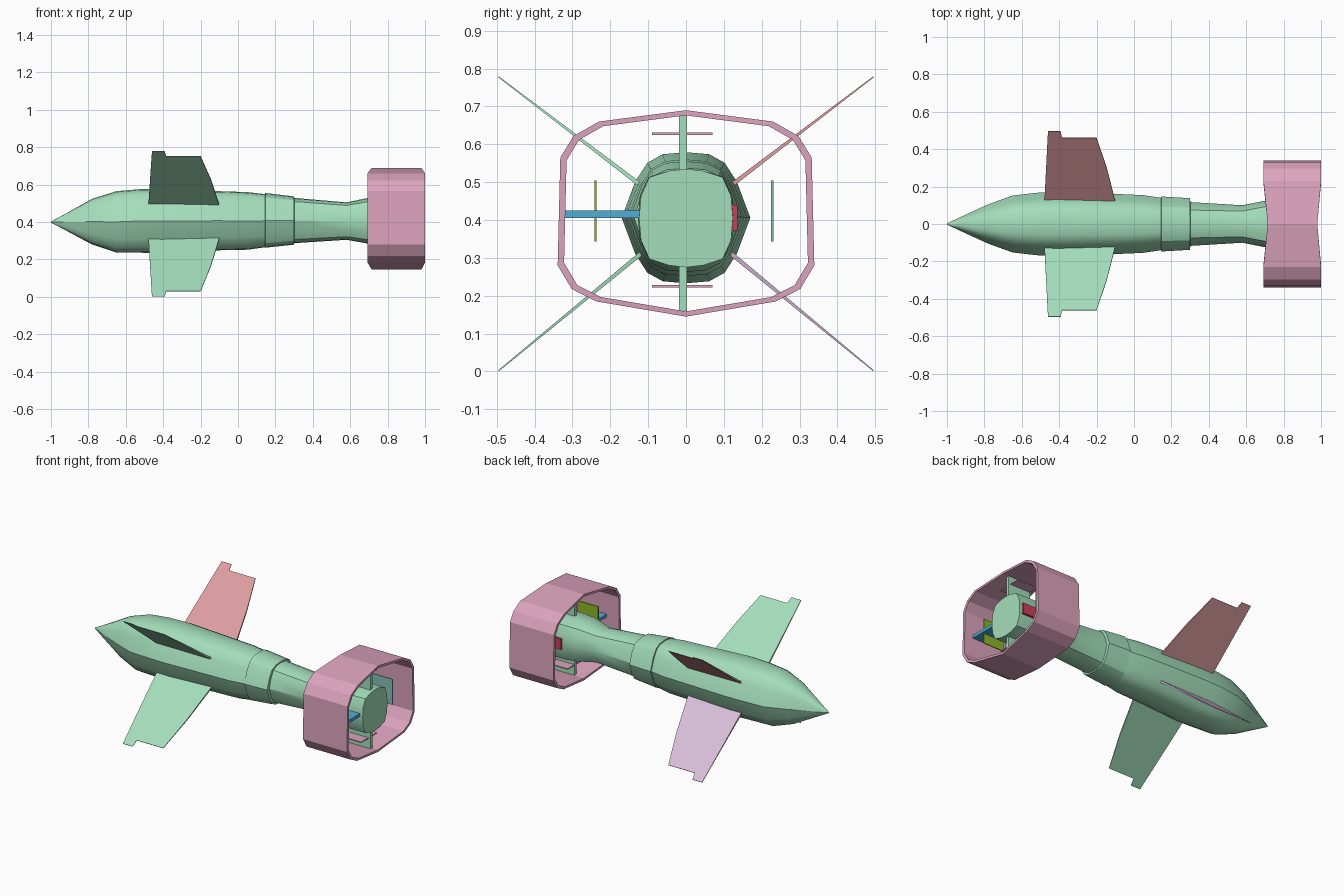
import bpy, bmesh, math
from mathutils import Vector

cube = bpy.data.objects.get("Cube")
if cube:
    bpy.data.objects.remove(cube, do_unlink=True)


def material(name, rgb):
    m = bpy.data.materials.new(name)
    m.use_nodes = True
    m.diffuse_color = (*rgb, 1)
    m.node_tree.nodes["Principled BSDF"].inputs["Base Color"].default_value = (*rgb, 1)
    return m


GREEN = material("mint green", (.37, .73, .5))
PINK = material("dusty pink", (.72, .37, .51))
SALMON = material("salmon", (.72, .34, .35))
LAVENDER = material("lavender", (.69, .51, .69))
BLUE = material("blue", (.08, .42, .67))
OLIVE = material("olive green", (.27, .47, .02))
TEAL = material("pale teal", (.25, .53, .48))
CRIMSON = material("crimson", (.6, .05, .12))


def finish(bm, name, mat, smooth=False):
    bmesh.ops.recalc_face_normals(bm, faces=bm.faces)
    mesh = bpy.data.meshes.new(name)
    bm.to_mesh(mesh)
    bm.free()
    mesh.materials.append(mat)
    ob = bpy.data.objects.new(name, mesh)
    bpy.context.collection.objects.link(ob)
    if smooth:
        bpy.ops.object.select_all(action='DESELECT')
        ob.select_set(True)
        bpy.context.view_layer.objects.active = ob
        bpy.ops.object.shade_smooth_by_angle(angle=math.radians(30))
    return ob


def bridge(bm, a, b):
    n = len(a)
    for i in range(n):
        bm.faces.new((a[i], a[(i + 1) % n], b[(i + 1) % n], b[i]))


def box(name, mat, lo, hi):
    bm = bmesh.new()
    bmesh.ops.create_cube(bm, size=1)
    lo, hi = Vector(lo), Vector(hi)
    for v in bm.verts:
        v.co = (lo + hi) / 2 + v.co * (hi - lo)
    return finish(bm, name, mat)


# Body: quarter section mirrored round, from diamond-sided to squarish at the tail
ROUND = [(1, 0), (.79, .55), (.6, .84), (.36, .97), (0, 1)]
SQUARE = [(1, 0), (.96, .45), (.78, .83), (.36, .96), (0, 1)]


def section(k):
    q = [tuple(a + (b - a) * k for a, b in zip(r, s)) for r, s in zip(ROUND, SQUARE)]
    half = q + [(-y, z) for y, z in q[-2::-1]]
    return half + [(y, -z) for y, z in half[-2:0:-1]]


# x, half width, half height, centre height, squareness
STATIONS = [
    (-1, .003, .003, .4, 0), (-.93, .036, .04, .4, 0), (-.78, .105, .122, .402, 0),
    (-.65, .152, .164, .401, 0), (-.52, .167, .17, .406, 0), (-.4, .17, .173, .406, 0),
    (-.1, .161, .158, .407, 0), (.05, .154, .154, .406, 0), (.145, .14, .142, .407, 0),
    (.146, .147, .146, .409, .1), (.3, .138, .129, .408, .2), (.301, .117, .121, .408, .2),
    (.58, .1, .1, .405, .5), (.7, .124, .123, .407, .8), (.78, .127, .129, .406, 1),
    (.96, .124, .13, .405, 1)]
bm = bmesh.new()
rings = [[bm.verts.new((x, y * w, zc + z * h)) for y, z in section(k)]
         for x, w, h, zc, k in STATIONS]
for a, b in zip(rings, rings[1:]):
    bridge(bm, a, b)
bm.faces.new(rings[0])
bm.faces.new(rings[-1])
finish(bm, "body", GREEN, True)

# Wings: four tapered plates in an X, outline as (x, fraction from root to tip)
OUTLINE = [(-.48, 0), (-.46, 1), (-.392, 1), (-.385, .915), (-.2, .915), (-.145, .5), (-.095, 0)]
for name, sy, sz, mat in (("front_upper_wing", -1, 1, GREEN), ("front_lower_wing", -1, -1, GREEN),
                          ("back_upper_wing", 1, 1, SALMON), ("back_lower_wing", 1, -1, LAVENDER)):
    root = Vector((0, .1 * sy, .402 + .075 * sz))
    tip = Vector((0, .495 * sy, .39 + .388 * sz))
    across = (tip - root).cross(Vector((1, 0, 0))).normalized()
    bm = bmesh.new()
    sides = []
    for s in (-1, 1):
        sides.append([bm.verts.new(Vector((x, 0, 0)) + root.lerp(tip, t)
                                   + across * s * (.006 - .0045 * t)) for x, t in OUTLINE])
        bm.faces.new(sides[-1])
    bridge(bm, *sides)
    finish(bm, name, mat)

# Tail ring: hollow shroud, ends dipping inward at top and bottom centre
half = [(0, .69), (.23, .66), (.297, .622), (.332, .565), (.339, .28), (.302, .218),
        (.237, .185), (0, .145)]
loop = half + [(-y, z) for y, z in half[-2:0:-1]]
bm = bmesh.new()
loops = []
for scale, end in ((1, 0), (1, 1), (.95, 1), (.95, 0)):
    ring = []
    for y, z in loop:
        x = (.715, .98)[end] if y == 0 else (.692, 1)[end]
        ring.append(bm.verts.new((x, y * scale, .4175 + (z - .4175) * scale)))
    loops.append(ring)
for i in range(4):
    bridge(bm, loops[i], loops[(i + 1) % 4])
finish(bm, "tail_ring", PINK)

# Struts holding the ring
X0, X1 = .78, .94
box("upper_strut", GREEN, (X0, -.018, .52), (X1, .002, .683))
box("lower_strut", GREEN, (X0, -.018, .16), (X1, .002, .29))
box("front_strut", BLUE, (X0, -.332, .406), (X1, -.115, .425))
box("back_strut_stub", CRIMSON, (X0, .11, .372), (X1, .136, .44))

# Control vanes set across the struts
for name, z in (("upper_vane", .628), ("lower_vane", .225)):
    box(name, PINK, (X0, -.09, z - .003), (.925, .07, z + .003))
for name, y, mat in (("front_vane", -.239, OLIVE), ("back_vane", .228, TEAL)):
    box(name, mat, (X0, y - .003, .343), (.925, y + .003, .504))
